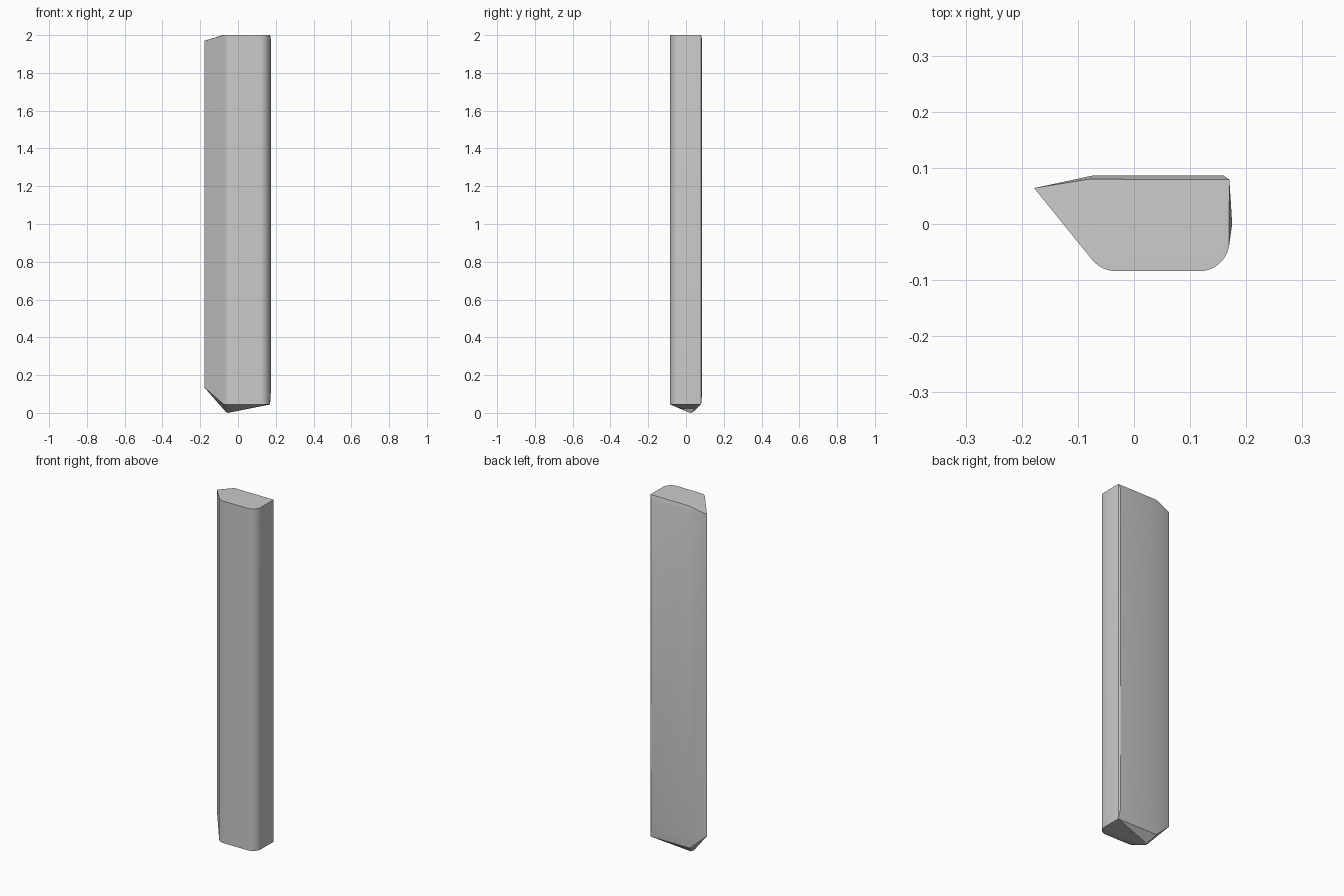
import bpy, bmesh
from math import cos, sin, radians

if "Cube" in bpy.data.objects:
    bpy.data.objects.remove(bpy.data.objects["Cube"])

pts = []

def column(x, y, lo, hi):
    pts.extend([(x, y, lo), (x, y, hi)])

def arc(cx, cy, r, a0, a1, n):
    for i in range(n + 1):
        a = radians(a0 + (a1 - a0) * i / n)
        column(cx + r * cos(a), cy + r * sin(a), 0.045, 2.0)

# rounded front corners
arc(0.117, -0.031, 0.053, 270, 350, 8)
arc(-0.032, -0.029, 0.055, 218, 270, 6)

# sharp left edge and slightly bulged right edge
column(-0.178, 0.064, 0.135, 1.97)
column(0.175, 0.0, 0.13, 1.97)

# back face and its corner, with chamfered ends
column(-0.075, 0.086, 0.11, 1.975)
column(0.160, 0.086, 0.11, 1.975)
column(0.170, 0.079, 0.045, 2.0)
column(-0.080, 0.080, 0.045, 2.0)

# blunt bottom point
pts.extend([(-0.055, 0.02, 0.002), (-0.055, 0.035, 0.003), (-0.068, 0.025, 0.009)])

bm = bmesh.new()
for p in pts:
    bm.verts.new(p)
res = bmesh.ops.convex_hull(bm, input=bm.verts)
junk = {g for g in res["geom_interior"] + res["geom_unused"]
        if isinstance(g, bmesh.types.BMVert)}
bmesh.ops.delete(bm, geom=list(junk), context='VERTS')
bmesh.ops.dissolve_limit(bm, angle_limit=radians(0.5), verts=bm.verts, edges=bm.edges)
bmesh.ops.recalc_face_normals(bm, faces=bm.faces)
zmin = min(v.co.z for v in bm.verts)
for v in bm.verts:
    if v.co.z < zmin + 0.0005:
        v.co.z = 0.0

mesh = bpy.data.meshes.new("stone_pillar")
bm.to_mesh(mesh)
bm.free()
obj = bpy.data.objects.new("stone_pillar", mesh)
bpy.context.collection.objects.link(obj)
bpy.context.view_layer.objects.active = obj
obj.select_set(True)
bpy.ops.object.shade_smooth_by_angle(angle=radians(20))
